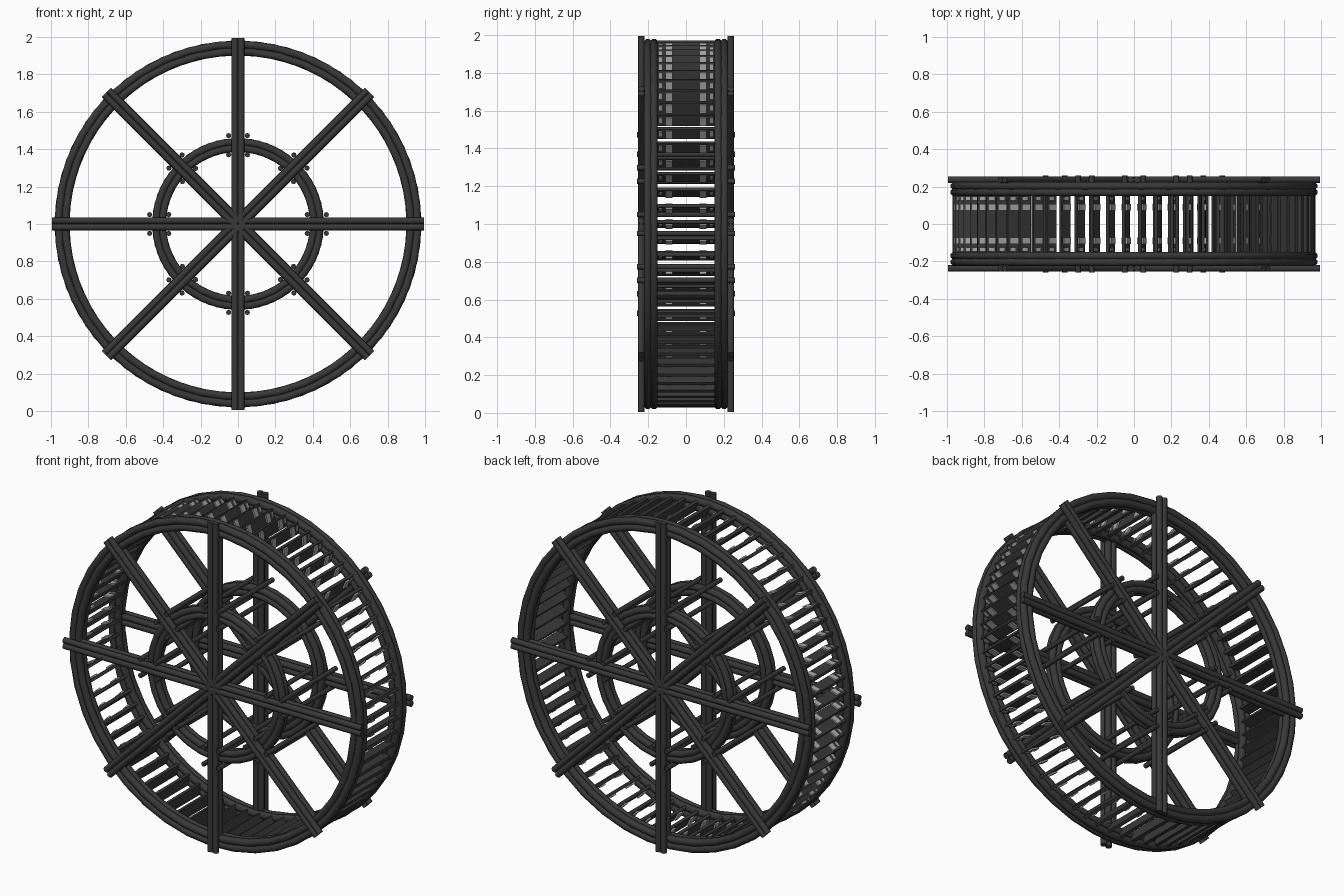
import bpy
import bmesh
import math
from mathutils import Matrix, Vector

cube = bpy.data.objects.get("Cube")
if cube:
    bpy.data.objects.remove(cube, do_unlink=True)

HUB = Matrix.Translation((0, 0, 1))


def material(name, value):
    m = bpy.data.materials.new(name)
    m.use_nodes = True
    color = (value, value, value, 1)
    m.diffuse_color = color
    bsdf = m.node_tree.nodes["Principled BSDF"]
    bsdf.inputs["Base Color"].default_value = color
    bsdf.inputs["Roughness"].default_value = 0.8
    return m


dark = material("dark timber", 0.04)
grey = material("light grey binding", 0.4)


def turn(angle):
    # Rotation about the wheel axle, positive is +x toward +z
    return Matrix.Rotation(-angle, 4, 'Y')


def finish(bm, name, mat, smooth=False):
    bmesh.ops.recalc_face_normals(bm, faces=bm.faces)
    mesh = bpy.data.meshes.new(name)
    bm.to_mesh(mesh)
    bm.free()
    mesh.materials.append(mat)
    obj = bpy.data.objects.new(name, mesh)
    bpy.context.collection.objects.link(obj)
    obj.matrix_world = HUB
    if smooth:
        bpy.ops.object.select_all(action='DESELECT')
        obj.select_set(True)
        bpy.context.view_layer.objects.active = obj
        bpy.ops.object.shade_smooth_by_angle(angle=math.radians(50))


def add_box(bm, center, size, matrix):
    bmesh.ops.create_cube(bm, size=1, matrix=matrix @ Matrix.Translation(center)
                          @ Matrix.Diagonal((*size, 1)))


def add_pole(bm, center, radius, length, matrix):
    # Round pole along the local z axis
    bmesh.ops.create_cone(bm, cap_ends=True, segments=8, radius1=radius, radius2=radius,
                          depth=length, matrix=matrix @ Matrix.Translation(center))


def add_hoop(bm, ring_radius, y, radius, steps, phase, sides=8):
    # Bent pole swept about the axle
    loops = []
    for i in range(steps):
        spin = turn(math.tau * (i + phase) / steps)
        loops.append([bm.verts.new(spin @ Vector((
            ring_radius + radius * math.cos(math.tau * (s + 0.5) / sides), y
            + radius * math.sin(math.tau * (s + 0.5) / sides), 0))) for s in range(sides)])
    for i in range(steps):
        a, b = loops[i], loops[(i + 1) % steps]
        for s in range(sides):
            t = (s + 1) % sides
            bm.faces.new((a[s], a[t], b[t], b[s]))


for label, side in (("front", -1), ("back", 1)):
    # Outer rim: bundle of four bent poles
    bm = bmesh.new()
    for k, (r, y) in enumerate(((0.922, 0.17), (0.96, 0.17), (0.922, 0.203), (0.96, 0.203))):
        add_hoop(bm, r, side * y, 0.022, 40, k * 0.25)
    finish(bm, label + "_rim", dark, True)

    # Inner ring
    bm = bmesh.new()
    for k, (r, y) in enumerate(((0.405, 0.17), (0.44, 0.17), (0.405, 0.2), (0.44, 0.2))):
        add_hoop(bm, r, side * y, 0.021, 32, k * 0.25)
    finish(bm, label + "_inner_ring", dark, True)

    # Spokes: long outer poles with shorter poles behind
    bm = bmesh.new()
    for i in range(4):
        spin = turn(i * math.pi / 4)
        for offset in (-0.017, 0.017):
            add_pole(bm, (offset, side * 0.237, 0), 0.018, 1.99, spin)
            add_pole(bm, (offset, side * 0.2, 0), 0.019, 1.86, spin)
    finish(bm, label + "_spokes", dark, True)

# Cross rods, four around each crossing of spoke and inner ring
bm = bmesh.new()
along_y = Matrix.Rotation(math.pi / 2, 4, 'X')
for i in range(8):
    for r in (0.37, 0.472):
        for offset in (-0.05, 0.05):
            spot = turn(i * math.pi / 4) @ Vector((r, 0, offset))
            add_pole(bm, (0, 0, 0), 0.014, 0.52, Matrix.Translation(spot) @ along_y)
finish(bm, "cross_rods", dark, True)

# Tilted tread slats with pale bindings on their clockwise faces
slats, bindings = bmesh.new(), bmesh.new()
COUNT = 70
for i in range(COUNT):
    place = (turn(math.tau * i / COUNT) @ Matrix.Translation((0.937, 0, 0))
             @ turn(math.radians(22)))
    add_box(slats, (0, 0, 0), (0.066, 0.33, 0.018), place)
    for side in (-1, 1):
        add_box(bindings, (0, side * 0.09, -0.01), (0.05, 0.036, 0.016), place)
        add_box(bindings, (0.005, side * 0.135, -0.009), (0.03, 0.016, 0.01), place)
finish(slats, "tread_slats", dark)
finish(bindings, "slat_bindings", grey)
